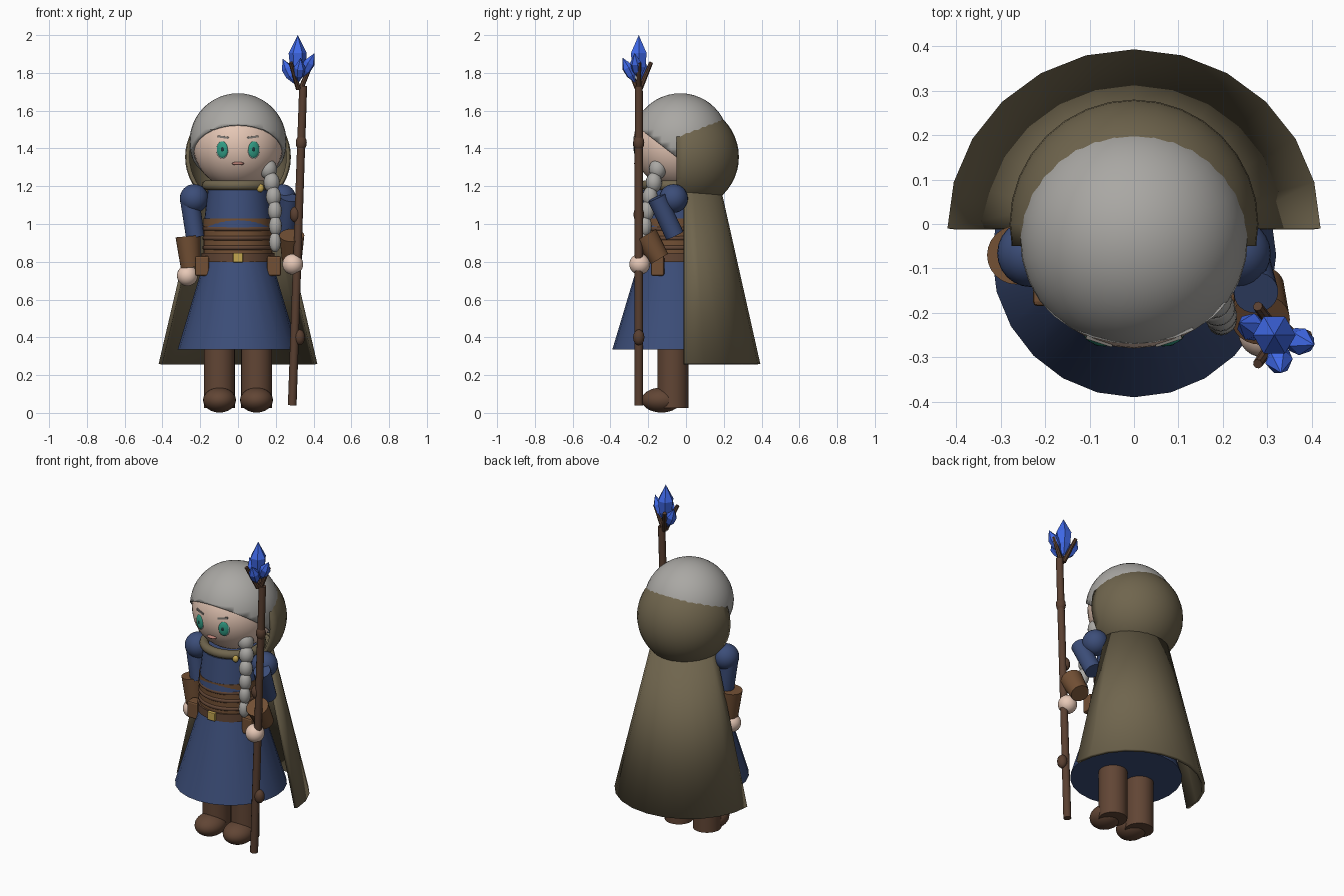
import bpy, bmesh
from math import radians, cos, sin
from mathutils import Vector

if "Cube" in bpy.data.objects:
    bpy.data.objects.remove(bpy.data.objects["Cube"])

COLORS = dict(skin=(0.80, 0.58, 0.47), hair=(0.40, 0.39, 0.37), cloth=(0.16, 0.13, 0.075),
              blue=(0.045, 0.075, 0.19), leather=(0.17, 0.08, 0.035), boot=(0.12, 0.06, 0.035),
              wood=(0.10, 0.05, 0.03), gold=(0.55, 0.38, 0.08), crystal=(0.05, 0.14, 0.80),
              white=(0.85, 0.85, 0.83), green=(0.03, 0.33, 0.23), dark=(0.01, 0.04, 0.04),
              lip=(0.50, 0.22, 0.18), brow=(0.22, 0.20, 0.18))
MATS = {}
for key, c in COLORS.items():
    MATS[key] = bpy.data.materials.new(key)
    MATS[key].diffuse_color = (*c, 1)


def finish(name, mat, smooth=True):
    o = bpy.context.object
    o.name = name
    o.data.materials.append(MATS[mat])
    bpy.ops.object.transform_apply(location=True, rotation=True, scale=True)
    if smooth:
        bpy.ops.object.shade_smooth_by_angle(angle=radians(40))
    return o


def ball(name, mat, loc, size, rot=(0, 0, 0), seg=24, rings=16):
    bpy.ops.mesh.primitive_uv_sphere_add(segments=seg, ring_count=rings, radius=1, location=loc, rotation=rot)
    bpy.context.object.scale = size if isinstance(size, tuple) else (size,) * 3
    return finish(name, mat)


def tube(name, mat, p, q, r1, r2, n=24, sy=1, fill='NGON', smooth=True):
    p, q = Vector(p), Vector(q)
    bpy.ops.mesh.primitive_cone_add(vertices=n, radius1=r1, radius2=r2, depth=(q - p).length,
                                    location=(p + q) / 2, end_fill_type=fill)
    o = bpy.context.object
    o.rotation_euler = (q - p).to_track_quat('Z', 'Y').to_euler()
    o.scale.y = sy
    return finish(name, mat, smooth)


def ring(name, mat, loc, major, minor, sy=1, sz=1):
    bpy.ops.mesh.primitive_torus_add(location=loc, major_radius=major, minor_radius=minor,
                                     major_segments=32, minor_segments=10)
    bpy.context.object.scale = (1, sy, sz)
    return finish(name, mat)


def box(name, mat, loc, size, rot=(0, 0, 0), bevel=0.0):
    bpy.ops.mesh.primitive_cube_add(size=1, location=loc, rotation=rot)
    bpy.context.object.scale = size
    o = finish(name, mat, False)
    if bevel:
        m = o.modifiers.new("bevel", 'BEVEL')
        m.width, m.segments = bevel, 2
    return o


def shell(o, co, no, thick):
    """Keep the half of a surface on the normal's side, then thicken it inwards."""
    bm = bmesh.new()
    bm.from_mesh(o.data)
    bmesh.ops.bisect_plane(bm, geom=bm.verts[:] + bm.edges[:] + bm.faces[:], dist=1e-4,
                           plane_co=co, plane_no=no, clear_inner=True)
    bm.to_mesh(o.data)
    bm.free()
    m = o.modifiers.new("thickness", 'SOLIDIFY')
    m.thickness, m.offset = thick, -1


Y = -0.07  # body axis

# head, hair cap and hood
ball("head", 'skin', (0, -0.04, 1.425), 0.24, seg=32, rings=24)
hair = ball("hair_cap", 'hair', (0, -0.03, 1.435), 0.257, seg=32, rings=24)
shell(hair, (0, -0.245, 1.505), (0, 0.61, 0.79), 0.012)
hood = ball("hood", 'cloth', (0, 0, 1.355), 0.28, seg=32, rings=24)
shell(hood, (0, -0.05, 1.355), (0, 1, 0), 0.02)

# face
for s, side in ((-1, "right"), (1, "left")):
    turn = (0, 0, radians(20 * s))
    ball(f"eye_white_{side}", 'white', (0.083 * s, -0.256, 1.395), (0.034, 0.012, 0.049), turn)
    ball(f"iris_{side}", 'green', (0.083 * s, -0.260, 1.395), (0.031, 0.012, 0.045), turn)
    ball(f"pupil_{side}", 'dark', (0.083 * s, -0.270, 1.395), (0.010, 0.004, 0.014), turn)
    box(f"eyebrow_{side}", 'brow', (0.078 * s, -0.262, 1.460), (0.062, 0.012, 0.011),
        (0, radians(-8 * s), radians(18 * s)))
ball("mouth", 'lip', (0, -0.262, 1.32), (0.032, 0.013, 0.009))

# braid
braid = [(0.16, -0.15, 1.29), (0.178, -0.17, 1.22), (0.188, -0.19, 1.145),
         (0.195, -0.205, 1.07), (0.198, -0.215, 0.99), (0.196, -0.22, 0.905)]
for i, p in enumerate(braid):
    r = 0.046 - 0.003 * i
    ball(f"braid_bead_{i + 1}", 'hair', p, (r, r, 0.054), seg=16, rings=10)

# cloak, collar and clasp
cloak = tube("cloak", 'cloth', (0, -0.01, 0.26), (0, -0.01, 1.2), 0.42, 0.2, sy=0.96, fill='NOTHING')
shell(cloak, (0, -0.01, 0.7), (0, 1, 0), 0.02)
ring("collar", 'cloth', (0, -0.05, 1.205), 0.165, 0.027)
ball("clasp", 'gold', (0.118, -0.195, 1.19), (0.02, 0.015, 0.022), seg=12, rings=8)

# dress, corset and belt
tube("chest", 'blue', (0, Y, 0.98), (0, Y, 1.18), 0.183, 0.16, 32)
tube("skirt", 'blue', (0, Y, 0.335), (0, Y, 0.83), 0.32, 0.172, 24)
tube("corset", 'leather', (0, Y, 0.80), (0, Y, 1.03), 0.182, 0.184, 32, 0.97)
for i, z in enumerate((0.875, 0.925, 0.975)):
    ring(f"corset_band_{i + 1}", 'boot', (0, Y, z), 0.178, 0.011, 0.98, 1.1)
tube("belt", 'boot', (0, Y, 0.798), (0, Y, 0.846), 0.192, 0.192, 32, 0.98)
box("buckle", 'gold', (0, -0.26, 0.822), (0.052, 0.02, 0.05), bevel=0.004)
for s, side in ((-1, "right"), (1, "left")):
    box(f"pouch_{side}", 'leather', (0.19 * s, -0.15, 0.778), (0.075, 0.07, 0.105), bevel=0.01)

# boots
for s, side in ((-1, "right"), (1, "left")):
    x = 0.098 * s
    tube(f"boot_shaft_{side}", 'boot', (x, Y, 0.025), (x, Y, 0.45), 0.082, 0.082)
    ball(f"boot_toe_{side}", 'boot', (x, -0.13, 0.068), (0.087, 0.105, 0.066))

# hanging arm and staff arm: shoulder, sleeve ends, bracer ends, hand
arms = {"right": [(-0.232, -0.066, 1.135), (-0.258, Y, 1.14), (-0.225, Y, 0.93),
                  (-0.265, Y, 0.935), (-0.25, Y, 0.77), (-0.268, Y, 0.727)],
        "left": [(0.232, -0.066, 1.135), (0.275, -0.155, 1.14), (0.25, -0.06, 0.94),
                 (0.285, -0.215, 0.94), (0.285, -0.14, 0.815), (0.29, -0.245, 0.787)]}
for side, (sh, u0, u1, b0, b1, hand) in arms.items():
    ball(f"shoulder_{side}", 'blue', sh, 0.076)
    tube(f"sleeve_{side}", 'blue', u0, u1, 0.05, 0.05)
    tube(f"bracer_{side}", 'leather', b0, b1, 0.066, 0.053)
    ball(f"hand_{side}", 'skin', hand, 0.055)

# staff
foot, top = Vector((0.287, -0.25, 0.04)), Vector((0.345, -0.25, 1.73))
tube("staff", 'wood', foot, top, 0.023, 0.021, 12)
for i, (x, z, r) in enumerate(((0.325, 0.40, 0.03), (0.302, 1.05, 0.028), (0.335, 1.43, 0.029))):
    ball(f"staff_knot_{i + 1}", 'wood', (x, -0.25, z), (r, r, 0.042), seg=12, rings=8)
C = Vector((0.316, -0.25, 0))
for i in range(3):
    a = radians(120 * i)
    d = Vector((cos(a), sin(a), 0))
    tube(f"prong_{i + 1}", 'wood', C + d * 0.008 + Vector((0.008, 0, 1.715)),
         C + d * 0.075 + Vector((0, 0, 1.855)), 0.014, 0.011, 8)


# crystals: faceted six-sided spindles
def crystal(name, p, q, r):
    p, q = Vector(p), Vector(q)
    bm = bmesh.new()
    quat = (q - p).to_track_quat('Z', 'Y')
    n, L = 6, (q - p).length
    rows = [[bm.verts.new(p + quat @ Vector((r * k * cos(radians(60 * j)), r * k * sin(radians(60 * j)), L * h)))
             for j in range(n)] for k, h in ((0.85, 0.32), (1, 0.62))]
    lo, hi = bm.verts.new(p), bm.verts.new(q)
    for j in range(n):
        k = (j + 1) % n
        bm.faces.new((lo, rows[0][k], rows[0][j]))
        bm.faces.new((rows[0][j], rows[0][k], rows[1][k], rows[1][j]))
        bm.faces.new((rows[1][j], rows[1][k], hi))
    me = bpy.data.meshes.new(name)
    bm.to_mesh(me)
    bm.free()
    me.materials.append(MATS['crystal'])
    bpy.context.collection.objects.link(bpy.data.objects.new(name, me))


crystal("crystal_main", (0.316, -0.25, 1.75), (0.316, -0.25, 2.0), 0.048)
for i, (dx, dy, z) in enumerate(((0.09, -0.022, 1.905), (-0.08, 0.028, 1.875), (0.015, -0.085, 1.88))):
    crystal(f"crystal_side_{i + 1}", (0.316 + dx * 0.2, -0.25 + dy * 0.2, z - 0.135),
            (0.316 + dx, -0.25 + dy, z), 0.031)

for m in bpy.data.materials:
    if m.users and not m.is_grease_pencil:
        m.use_nodes = True
        m.node_tree.nodes["Principled BSDF"].inputs["Base Color"].default_value = m.diffuse_color
